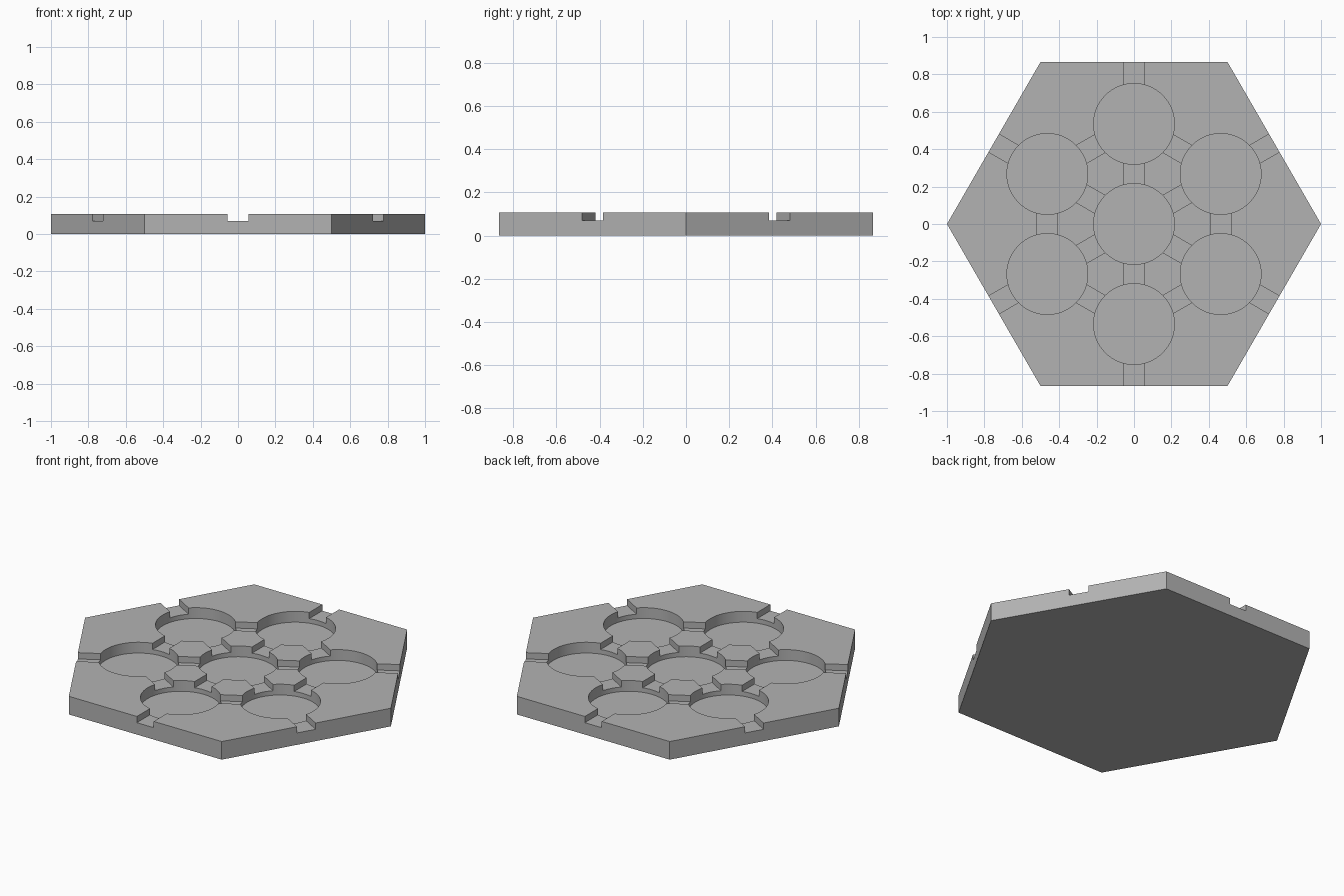
import bpy
from math import cos, sin, radians, pi

HEIGHT = 0.107
POCKET_RADIUS = 0.216
POCKET_FLOOR = 0.043
CHANNEL_WIDTH = 0.11
CHANNEL_FLOOR = 0.07
RING = 0.535

if "Cube" in bpy.data.objects:
    bpy.data.objects.remove(bpy.data.objects["Cube"])

# Single grey material
grey = bpy.data.materials.new("grey")
grey.use_nodes = True
colour = (0.45, 0.45, 0.45, 1)
grey.diffuse_color = colour
grey.node_tree.nodes["Principled BSDF"].inputs["Base Color"].default_value = colour


def prism(name, sides, radius, bottom, top, x=0, y=0):
    bpy.ops.mesh.primitive_cylinder_add(
        vertices=sides, radius=radius, depth=top - bottom,
        location=(x, y, (top + bottom) / 2))
    obj = bpy.context.object
    obj.name = name
    return obj


def bar(name, x, y, angle, length):
    top = HEIGHT + 0.1
    bpy.ops.mesh.primitive_cube_add(
        size=1, location=(x, y, (top + CHANNEL_FLOOR) / 2), rotation=(0, 0, angle))
    obj = bpy.context.object
    obj.name = name
    obj.scale = (length, CHANNEL_WIDTH, top - CHANNEL_FLOOR)
    return obj


# Hexagonal tray with corners on the x axis
tray = prism("hexagonal_tray", 6, 1, 0, HEIGHT)
tray.rotation_euler.z = pi / 6
bpy.ops.object.transform_apply(location=True, rotation=True, scale=True)
tray.data.materials.append(grey)

# Round pockets: one in the centre and a ring of six
angles = [radians(30 + 60 * i) for i in range(6)]
centres = [(0, 0)] + [(RING * cos(a), RING * sin(a)) for a in angles]
cutters = [prism("pocket_cutter", 96, POCKET_RADIUS, POCKET_FLOOR, HEIGHT + 0.1, x, y)
           for x, y in centres]

# Channels: three across the tray, six joining neighbouring pockets
cutters += [bar("cross_channel_cutter", 0, 0, a, 2.2) for a in angles[:3]]
for a in angles:
    mid = a + pi / 6
    reach = RING * cos(pi / 6)
    cutters.append(bar("ring_channel_cutter", reach * cos(mid), reach * sin(mid),
                       mid + pi / 2, RING - POCKET_RADIUS))

# Carve each recess, then discard its cutter
bpy.context.view_layer.update()
for cutter in cutters:
    cutter.hide_render = True
    carve = tray.modifiers.new("carve", "BOOLEAN")
    carve.operation = "DIFFERENCE"
    carve.solver = "EXACT"
    carve.object = cutter
    bpy.ops.object.select_all(action="DESELECT")
    tray.select_set(True)
    bpy.context.view_layer.objects.active = tray
    bpy.ops.object.modifier_apply(modifier=carve.name)
    bpy.data.objects.remove(cutter)

bpy.ops.object.shade_smooth_by_angle(angle=radians(30))
